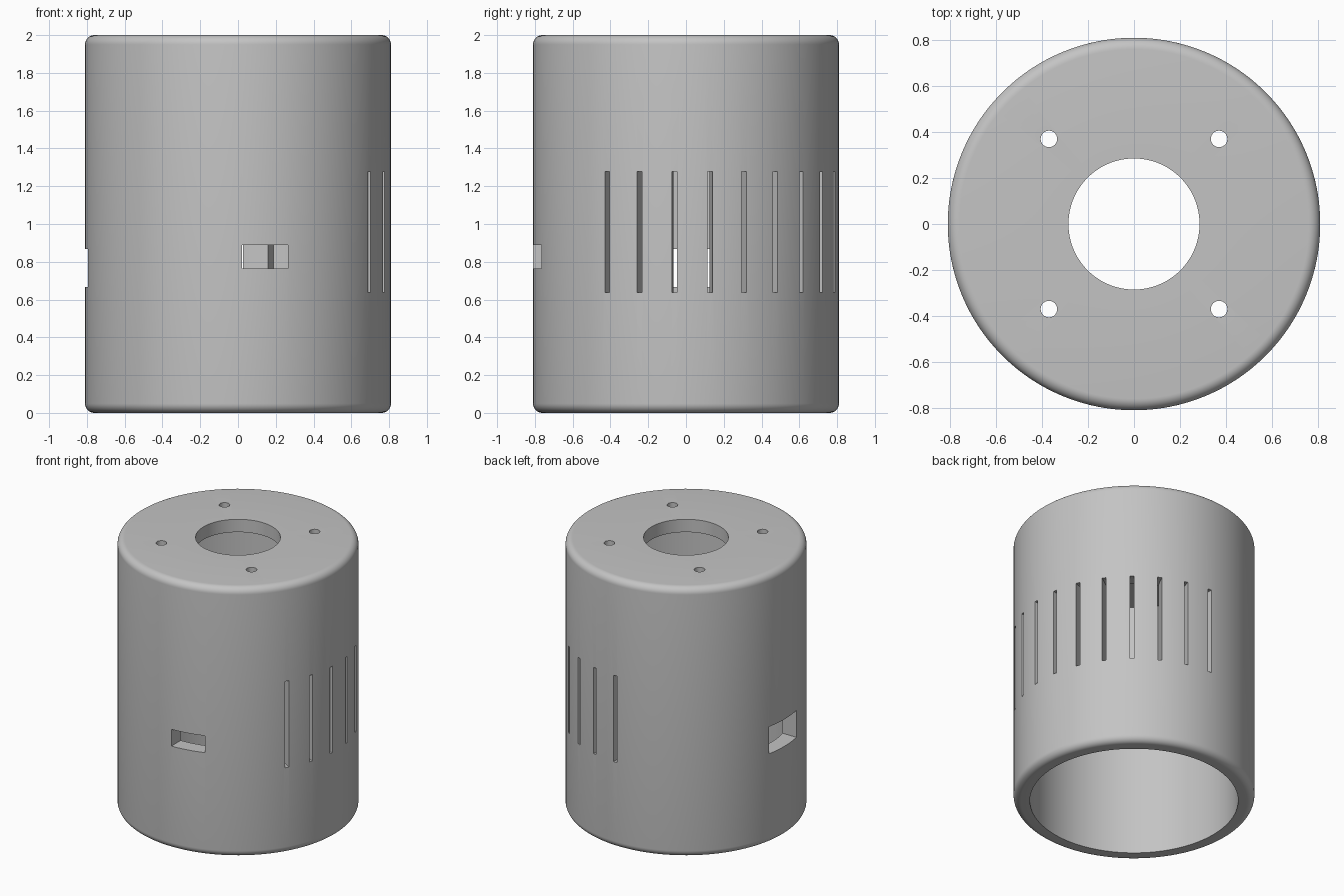
import bpy, bmesh
from math import sin, cos, pi, radians
from mathutils import Matrix, Vector

old = bpy.data.objects.get("Cube")
if old:
    bpy.data.objects.remove(old, do_unlink=True)

R, INNER, H, FILLET = 0.81, 0.70, 2.0, 0.05
BORE, LID = 0.285, 0.095
SEGMENTS = 192

grey = bpy.data.materials.new("plain grey")
grey.use_nodes = True
colour = (0.55, 0.55, 0.55, 1)
grey.diffuse_color = colour
grey.node_tree.nodes["Principled BSDF"].inputs["Base Color"].default_value = colour


def make_object(name, bm):
    bmesh.ops.recalc_face_normals(bm, faces=bm.faces)
    mesh = bpy.data.meshes.new(name)
    bm.to_mesh(mesh)
    bm.free()
    mesh.materials.append(grey)
    obj = bpy.data.objects.new(name, mesh)
    bpy.context.collection.objects.link(obj)
    return obj


def add_box(bm, low, high, turn=0):
    low, high = Vector(low), Vector(high)
    matrix = (Matrix.Rotation(turn, 4, 'Z') @ Matrix.Translation((low + high) / 2)
              @ Matrix.Diagonal((*(high - low), 1)))
    bmesh.ops.create_cube(bm, size=1, matrix=matrix)


def fillet(centre_z, start):
    angles = [start - pi / 2 * i / 8 for i in range(9)]
    return [(R - FILLET + FILLET * cos(a), centre_z + FILLET * sin(a)) for a in angles]


# Housing: a turned shell with a lid, a central bore and an open bottom
profile = ([(BORE, H)] + fillet(H - FILLET, pi / 2) + fillet(FILLET, 0)
           + [(INNER, 0), (INNER, H - LID), (BORE, H - LID)])
bm = bmesh.new()
rings = []
for s in range(SEGMENTS):
    a = 2 * pi * s / SEGMENTS
    rings.append([bm.verts.new((r * cos(a), r * sin(a), z)) for r, z in profile])
for s, ring in enumerate(rings):
    following = rings[(s + 1) % SEGMENTS]
    for i in range(len(profile)):
        j = (i + 1) % len(profile)
        bm.faces.new((ring[i], ring[j], following[j], following[i]))
housing = make_object("housing", bm)

# Cutters: ten radial vent slots, two windows and four screw holes
bm = bmesh.new()
for k in range(10):
    add_box(bm, (0.6, -0.014, 0.637), (0.95, 0.014, 1.278), radians(-31 + k * 120 / 9))
add_box(bm, (0.02, -0.95, 0.765), (0.265, -0.55, 0.89))
add_box(bm, (-0.95, -0.16, 0.667), (-0.55, 0.16, 0.867))
for x in (-0.37, 0.37):
    for y in (-0.37, 0.37):
        bmesh.ops.create_cone(bm, cap_ends=True, segments=32, radius1=0.036, radius2=0.036,
                              depth=0.4, matrix=Matrix.Translation((x, y, H)))
cutter = make_object("opening_cutter", bm)
cutter.hide_render = True

# Cut the openings, then shade
cut = housing.modifiers.new("openings", 'BOOLEAN')
cut.operation = 'DIFFERENCE'
cut.solver = 'EXACT'
cut.object = cutter
for obj in bpy.context.selected_objects:
    obj.select_set(False)
housing.select_set(True)
bpy.context.view_layer.objects.active = housing
bpy.ops.object.modifier_apply(modifier=cut.name)
bpy.data.objects.remove(cutter, do_unlink=True)
bpy.ops.object.shade_smooth_by_angle(angle=radians(30))
